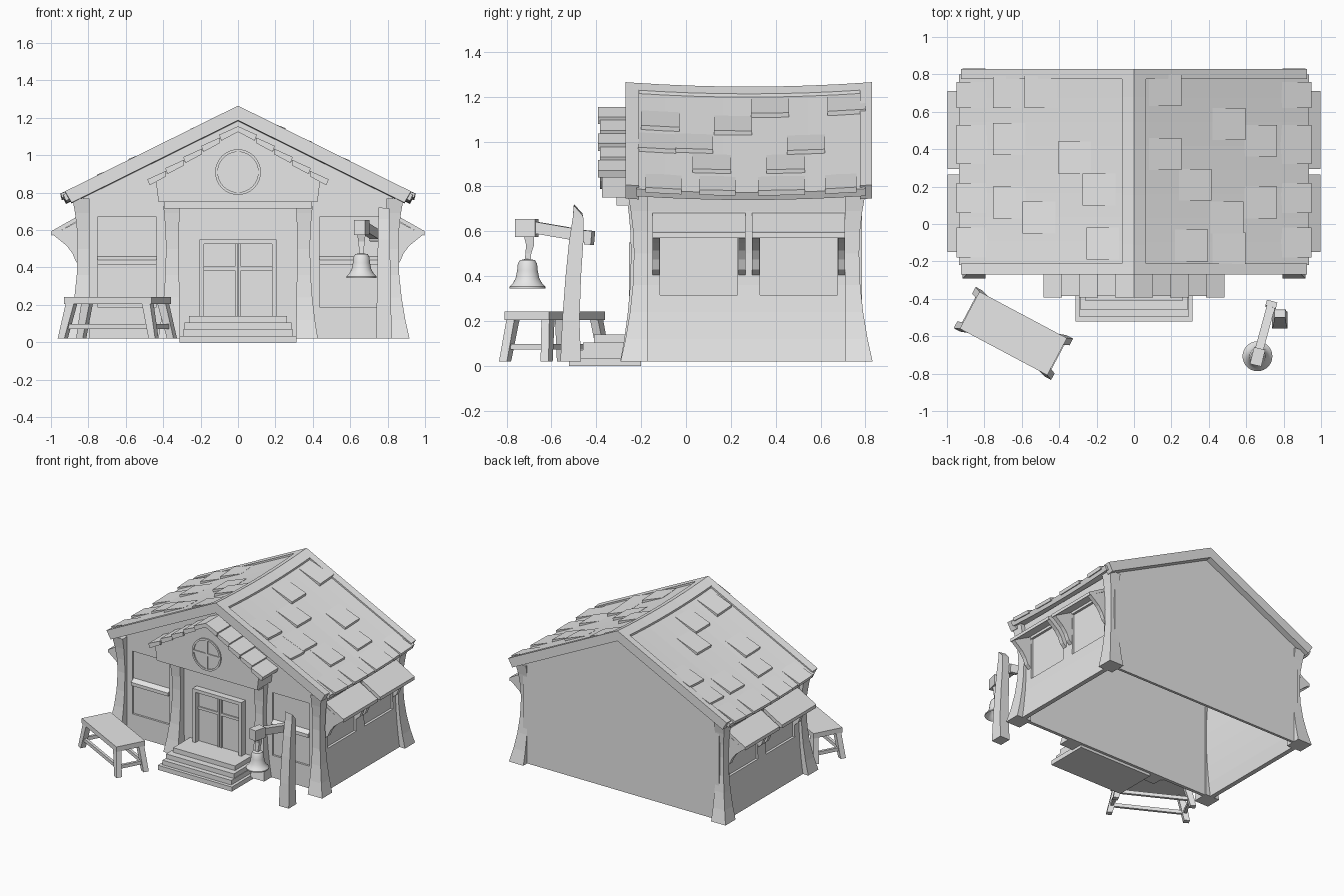
import bpy, bmesh, math
from mathutils import Vector, Matrix

if "Cube" in bpy.data.objects:
    bpy.data.objects.remove(bpy.data.objects["Cube"])

grey = bpy.data.materials.new("plain grey")
grey.use_nodes = True
grey.diffuse_color = (0.8, 0.8, 0.8, 1)
grey.node_tree.nodes["Principled BSDF"].inputs["Base Color"].default_value = (0.8, 0.8, 0.8, 1)
SIDES = ((1, "left"), (-1, "right"))


def loft(name, rings, cap=True):
    """Skin a row of equal rings of points and close both ends."""
    bm = bmesh.new()
    rows = [[bm.verts.new(p) for p in ring] for ring in rings]
    for a, b in zip(rows, rows[1:]):
        n = len(a)
        for i in range(n):
            bm.faces.new((a[i], a[(i + 1) % n], b[(i + 1) % n], b[i]))
    if cap:
        bm.faces.new(rows[0])
        bm.faces.new(rows[-1])
    bmesh.ops.recalc_face_normals(bm, faces=bm.faces)
    mesh = bpy.data.meshes.new(name)
    bm.to_mesh(mesh)
    bm.free()
    mesh.materials.append(grey)
    obj = bpy.data.objects.new(name, mesh)
    bpy.context.collection.objects.link(obj)
    return obj


def rect(x0, x1, y0, y1, z):
    return [(x0, y0, z), (x1, y0, z), (x1, y1, z), (x0, y1, z)]


def box(name, x0, x1, y0, y1, z0, z1):
    return loft(name, [rect(x0, x1, y0, y1, z) for z in (z0, z1)])


def prism(name, profile, y0, y1):
    """Extrude an x-z profile along y."""
    return loft(name, [[(x, y, z) for x, z in profile] for y in (y0, y1)])


def beam(name, p, q, w, h):
    p, q = Vector(p), Vector(q)
    d = (q - p).normalized()
    up = Vector((0, 0, 1)) if abs(d.z) < 0.8 else Vector((0, 1, 0))
    s = d.cross(up).normalized() * w / 2
    u = s.cross(d).normalized() * h / 2
    return loft(name, [[c - s - u, c + s - u, c + s + u, c - s + u] for c in (p, q)])


def cut(target, *bounds):
    cutter = box("window_cutter", *bounds)
    cutter.hide_render = True
    cutter.hide_viewport = True
    mod = target.modifiers.new("window", 'BOOLEAN')
    mod.operation, mod.object, mod.solver = 'DIFFERENCE', cutter, 'EXACT'


def flare(z):
    t = (z - 0.5) / 0.48
    return (0.06 if z < 0.5 else 0.09) * t * t


LEVELS = [0.02, 0.12, 0.24, 0.36, 0.5, 0.6, 0.69, 0.77]

# Front and back walls
gable = [(-0.83, 0.02), (0.83, 0.02), (0.83, 0.79), (0, 1.2), (-0.83, 0.79)]
front_wall = prism("front_wall", gable, -0.205, -0.18)
prism("back_wall", gable, 0.765, 0.785)

# Side walls, corner pillars, windows and awnings
AWNINGS = ((-0.15, 0.265), (0.295, 0.71))
for s, side in SIDES:
    wall = loft(side + "_wall", [rect(s * (0.80 + flare(z) * 0.6), s * (0.835 + flare(z) * 0.6), -0.2, 0.77, z)
                                 for z in LEVELS])
    for back in (False, True):
        rings = []
        for z in LEVELS:
            f = flare(z)
            ys = (-0.232 - f, -0.17)
            if back:
                ys = (0.54 - ys[1], 0.54 - ys[0])
            rings.append(rect(s * 0.795, s * (0.857 + f), ys[0], ys[1], z))
        loft(side + ("_back" if back else "_front") + "_pillar", rings)

    for y0, y1 in AWNINGS:
        cut(wall, *sorted((s * 0.822, s * 0.95)), y0 + 0.035, y1 - 0.035, 0.317, 0.64)
        prism(side + "_awning", [(s * x, z) for x, z in
              ((0.82, 0.695), (0.998, 0.594), (0.998, 0.569), (0.82, 0.67))], y0, y1)
        for y in (y0, y1 - 0.032):
            prism(side + "_awning_bracket", [(s * x, z) for x, z in
                  ((0.83, 0.66), (0.83, 0.4), (0.866, 0.43), (0.885, 0.475),
                   (0.915, 0.515), (0.955, 0.548), (0.99, 0.575))], y, y + 0.032)

    # Front window and its sill bar
    x0, x1 = sorted((s * 0.435, s * 0.75))
    cut(front_wall, x0, x1, -0.3, -0.19, 0.19, 0.67)
    loft(side + "_front_sill", [[(x, -0.19, 0.415), (x, -0.225, 0.415), (x, -0.225, 0.44), (x, -0.19, 0.46)]
                                for x in (x0, x1)])

    # Porch column
    loft(side + "_porch_column", [rect(s * (0.315 - flare(z) * 0.1), s * (0.385 + flare(z) * 0.7),
                                       -0.245 - flare(z) * 0.8, -0.18, z) for z in LEVELS[:-1] + [0.73]])


# Main roof: plates that follow the sagging slope
def roof_z(x, y):
    return 1.245 - 0.495 * x + 0.02 * ((y - 0.28) / 0.55) ** 2


def roof_plate(name, s, x0, x1, y0, y1, lift0, lift1, thick, undercut=0.0, steps=8):
    rings = []
    for i in range(steps + 1):
        y = y0 + (y1 - y0) * i / steps
        a, b = roof_z(x0, y) + lift0, roof_z(x1, y) + lift1
        xb = x1 - undercut
        zb = roof_z(xb, y) + lift1 - thick
        rings.append([(s * x0, y, a), (s * x1, y, b), (s * xb, y, zb), (s * x0, y, a - thick)])
    return loft(name, rings)


SHINGLES = {
    1: ((0.08, 0.29), (0.08, 0.63), (0.24, 0.125), (0.42, 0.45), (0.42, -0.215), (0.22, -0.2),
        (0.59, 0.36), (0.59, 0.03), (0.41, -0.05)),
    -1: ((0.41, 0.62), (0.58, 0.62), (0.58, 0.37), (0.23, 0.27), (0.58, 0.03), (0.1, 0.1),
         (0.42, -0.05), (0.08, -0.19)),
}
for s, side in SIDES:
    roof_plate(side + "_roof", s, 0, 0.935, -0.22, 0.80, -0.015, -0.01, 0.04, 0.015)
    roof_plate(side + "_ridge_cap", s, 0, 0.065, -0.24, 0.81, 0, 0, 0.03)
    roof_plate(side + "_front_bargeboard", s, 0, 0.925, -0.27, -0.21, 0, 0, 0.078, 0.035, 1)
    roof_plate(side + "_back_bargeboard", s, 0, 0.925, 0.775, 0.83, 0, 0, 0.078, 0.035, 1)
    for x, y in SHINGLES[s]:
        roof_plate(side + "_shingle", s, x, x + 0.175, y, y + 0.17, -0.012, 0.008, 0.022, 0.004, 1)
    for y, w in ((-0.18, 0.16), (0.06, 0.16), (0.32, 0.21), (0.62, 0.14)):
        roof_plate(side + "_eave_shingle", s, 0.76, 0.948, y, y + w, -0.014, 0.006, 0.026, 0.006, 1)

# Porch gable, beam and stepped shingles
prism("porch_gable", [(-0.425, 0.75), (0.425, 0.75), (0.44, 0.87), (0, 1.145), (-0.44, 0.87)], -0.375, -0.19)
box("porch_beam", -0.395, 0.395, -0.31, -0.19, 0.715, 0.752)
for s, side in SIDES:
    for i in range(5):
        x0, x1 = 0.096 * i, 0.096 * (i + 1) + 0.005
        za, zb = 1.155 - 0.62 * x0, 1.172 - 0.62 * x1
        prism(side + "_porch_shingle", [(s * x0, za), (s * x1, zb), (s * (x1 - 0.012), zb - 0.032),
                                        (s * x0, za - 0.03)], -0.392 + 0.008 * (i % 2), -0.2)


# Round window
def circle(r, y, n=32):
    return [(r * math.cos(2 * math.pi * i / n), y, 0.91 + r * math.sin(2 * math.pi * i / n)) for i in range(n)]


loft("round_window_rim", [circle(0.122, -0.37), circle(0.122, -0.384), circle(0.108, -0.384),
                          circle(0.108, -0.37)], cap=False)
box("round_window_upright", -0.009, 0.009, -0.382, -0.37, 0.80, 1.02)
box("round_window_crossbar", -0.11, 0.11, -0.382, -0.37, 0.901, 0.919)

# Double door
for s, side in SIDES:
    x0, x1 = sorted((s * 0.182, s * 0.207))
    box(side + "_door_jamb", x0, x1, -0.255, -0.19, 0.13, 0.55)
    x0, x1 = sorted((s * 0.004, s * 0.184))
    box(side + "_door_panel", x0, x1, -0.213, -0.19, 0.13, 0.53)
    box(side + "_door_rail", x0, x1, -0.222, -0.2, 0.385, 0.405)
    x0, x1 = sorted((s * 0.004, s * 0.017))
    box(side + "_door_stile", x0, x1, -0.222, -0.2, 0.13, 0.53)
box("door_lintel", -0.207, 0.207, -0.255, -0.19, 0.525, 0.55)

# Front steps
for i, (half, y) in enumerate(((0.313, -0.522), (0.313, -0.497), (0.287, -0.46), (0.262, -0.41))):
    half -= 0.022 if i == 1 else 0
    box("step", -half, half, y, -0.2, 0.035 * i, 0.035 * (i + 1))

# Bench, built level with the axes and then turned
bench = [box("bench_top", -0.265, 0.265, -0.112, 0.112, 0.205, 0.243)]
for s in (-1, 1):
    for t in (-1, 1):
        bench.append(loft("bench_leg", [
            rect(s * 0.255, s * 0.295, t * 0.085, t * 0.125, 0.02),
            rect(s * 0.205, s * 0.255, t * 0.068, t * 0.108, 0.21)]))
    bench.append(beam("bench_cross_bar", (s * 0.26, -0.1, 0.085), (s * 0.26, 0.1, 0.085), 0.02, 0.026))
    bench.append(beam("bench_long_bar", (-0.26, s * 0.097, 0.085), (0.26, s * 0.097, 0.085), 0.02, 0.026))
turn = Matrix.Translation((-0.645, -0.585, 0)) @ Matrix.Rotation(math.radians(-28), 4, 'Z')
for part in bench:
    part.data.transform(turn)

# Bell post, arm and hanger
post = [(0.02, -0.56, -0.468), (0.2, -0.552, -0.475), (0.4, -0.537, -0.468),
        (0.55, -0.522, -0.458), (0.66, -0.505, -0.458)]
rings = []
for z, y0, y1 in post:
    grow = 0.012 * (1 - z / 0.66)
    rings.append(rect(0.75 - grow, 0.81 + grow, y0, y1, z))
rings.append([(0.75, -0.5, 0.722), (0.81, -0.5, 0.715), (0.81, -0.462, 0.672), (0.75, -0.462, 0.68)])
loft("bell_post", rings)
beam("bell_arm", (0.667, -0.68, 0.618), (0.735, -0.43, 0.575), 0.045, 0.052)
beam("bell_arm_butt", (0.73, -0.445, 0.573), (0.738, -0.415, 0.57), 0.058, 0.062)
beam("bell_arm_head", (0.65, -0.755, 0.614), (0.672, -0.665, 0.614), 0.062, 0.08)
loft("bell_hanger", [rect(0.66 - w, 0.66 + w, -0.707 + d - w, -0.707 + d + w, z) for z, w, d in
                     ((0.46, 0.013, 0), (0.5, 0.013, 0.004), (0.54, 0.018, 0.012), (0.58, 0.022, 0.006))])

# Bell, turned from a profile and hollow below
profile = ((0.0, 0.44), (0.03, 0.43), (0.05, 0.38), (0.07, 0.35), (0.08, 0.345), (0.08, 0.353), (0.066, 0.367),
           (0.053, 0.39), (0.046, 0.425), (0.043, 0.455), (0.034, 0.471), (0.002, 0.478))
bell = loft("bell", [[(0.66 + max(r, 0.002) * math.cos(a), -0.707 + max(r, 0.002) * math.sin(a), z)
                      for a in (2 * math.pi * i / 28 for i in range(28))] for r, z in profile])
bpy.context.view_layer.objects.active = bell
bell.select_set(True)
bpy.ops.object.shade_smooth_by_angle(angle=math.radians(40))
